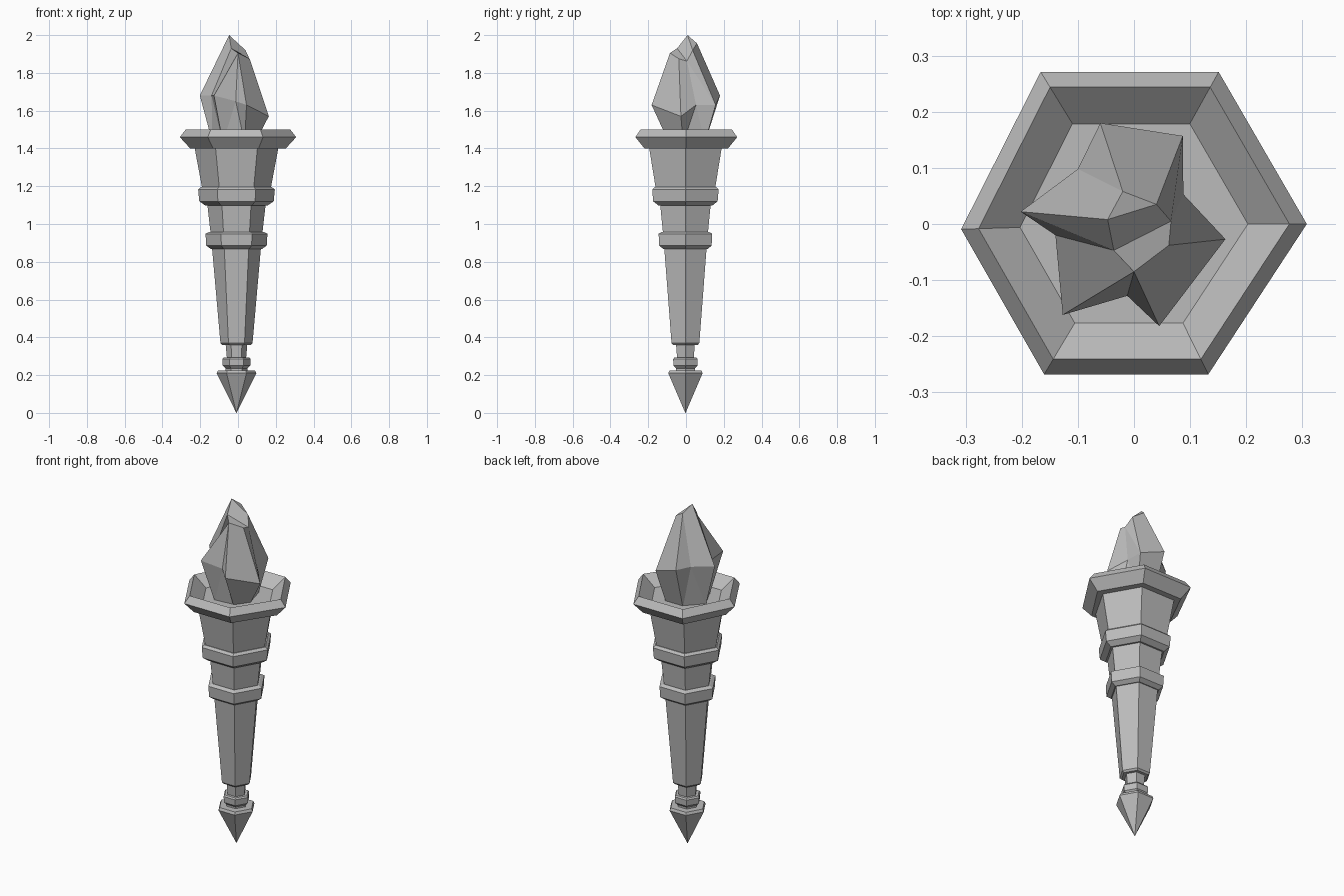
import bpy, math

old = bpy.data.objects.get("Cube")
if old:
    bpy.data.objects.remove(old, do_unlink=True)

# One plain stone grey for everything
stone = bpy.data.materials.new("stone grey")
stone.use_nodes = True
GREY = (0.5, 0.5, 0.5, 1)
stone.diffuse_color = GREY
stone.node_tree.nodes["Principled BSDF"].inputs["Base Color"].default_value = GREY


def make(name, verts, faces):
    mesh = bpy.data.meshes.new(name)
    mesh.from_pydata(verts, [], faces)
    mesh.materials.append(stone)
    mesh.update()
    obj = bpy.data.objects.new(name, mesh)
    bpy.context.collection.objects.link(obj)
    return obj


HEX = [(math.cos(i * math.pi / 3), math.sin(i * math.pi / 3)) for i in range(6)]
# Slightly uneven hand-cut hexagon of the bowl
ROUGH = [(1, 0), (0.49, 0.88), (-0.54, 0.88), (-1, -0.03), (-0.52, -0.87), (0.43, -0.87)]


def turned(name, profile, outline=HEX, cx=-0.008, cy=-0.003):
    """Stack scaled outlines; profile is (radius, z) from bottom to top."""
    n = len(outline)
    verts = [(cx + r * x, cy + r * y, z) for r, z in profile for x, y in outline]
    faces = [tuple(reversed(range(n)))]
    for k in range(len(profile) - 1):
        for i in range(n):
            j = (i + 1) % n
            faces.append((k * n + i, k * n + j, (k + 1) * n + j, (k + 1) * n + i))
    last = (len(profile) - 1) * n
    faces.append(tuple(range(last, last + n)))
    return make(name, verts, faces)


# Handle, from the pointed foot to the flared cup
turned("foot_spike", [(0.001, 0), (0.105, 0.21), (0.098, 0.225), (0.05, 0.225)])
turned("foot_ring", [(0.057, 0.22), (0.057, 0.235), (0.073, 0.25), (0.075, 0.285), (0.068, 0.293)])
turned("neck", [(0.05, 0.28), (0.058, 0.37)])
turned("grip", [(0.075, 0.36), (0.085, 0.37), (0.13, 0.88)])
turned("lower_collar", [(0.135, 0.868), (0.16, 0.885), (0.164, 0.948), (0.145, 0.958)])
turned("middle_shaft", [(0.137, 0.95), (0.155, 1.11)])
turned("upper_collar", [(0.165, 1.098), (0.197, 1.12), (0.203, 1.183), (0.188, 1.195)])
turned("cup", [(0.18, 1.18), (0.222, 1.405)])

# Bowl with chamfered rim and sunken floor
turned("bowl", [(0.253, 1.4), (0.308, 1.46), (0.277, 1.5), (0.203, 1.44)], ROUGH, 0, 0)

# Faceted flame: base ring, wide tips with valleys between, and crown
flame = {
    "bA": (-0.05, 0.10, 1.43), "bB": (0.06, 0.10, 1.43), "bC": (0.09, -0.015, 1.43),
    "bD": (0.035, -0.09, 1.43), "bE": (-0.08, -0.10, 1.43), "bF": (-0.135, 0.01, 1.43),
    "A": (-0.06, 0.18, 1.68), "B": (0.087, 0.157, 1.63), "C": (0.163, -0.027, 1.57),
    "D": (0.045, -0.182, 1.63), "E": (-0.127, -0.162, 1.68), "F": (-0.202, 0.022, 1.68),
    "G": (-0.10, 0.098, 1.68), "H": (0.088, 0.053, 1.63),
    "I": (-0.012, -0.128, 1.65), "J": (-0.14, -0.02, 1.68),
    "t1": (-0.02, 0.058, 1.957), "t2": (-0.047, 0.008, 2.0), "t3": (-0.036, -0.047, 1.93),
    "t4": (0, -0.085, 1.905), "t5": (0.062, -0.038, 1.875), "t6": (0.066, 0.005, 1.862),
    "t7": (0.04, 0.035, 1.92),
}
facets = """F J t3|F t3 t2|G F t2 t1|A G t1|B A t1 t7|B t7 t6|H B t6|C H t6 t5|D C t5 t4
I D t4|E I t4|J E t4 t3|t1 t2 t7|t2 t3 t6 t7|t3 t4 t5 t6
bA bB B A|bD bC C D|bF F G|bA G A|bF G bA|bB B H|bC H C|bB H bC
bD D I|bE I E|bD I bE|bE E J|bF J F|bE J bF|bA bF bE bD bC bB"""
keys = list(flame)
faces = [[keys.index(k) for k in f.split()] for f in facets.replace("\n", "|").split("|")]
flame_obj = make("flame", list(flame.values()), faces)

# Make the flame winding consistent and outward
import bmesh
bm = bmesh.new()
bm.from_mesh(flame_obj.data)
bmesh.ops.recalc_face_normals(bm, faces=bm.faces)
bm.to_mesh(flame_obj.data)
bm.free()
